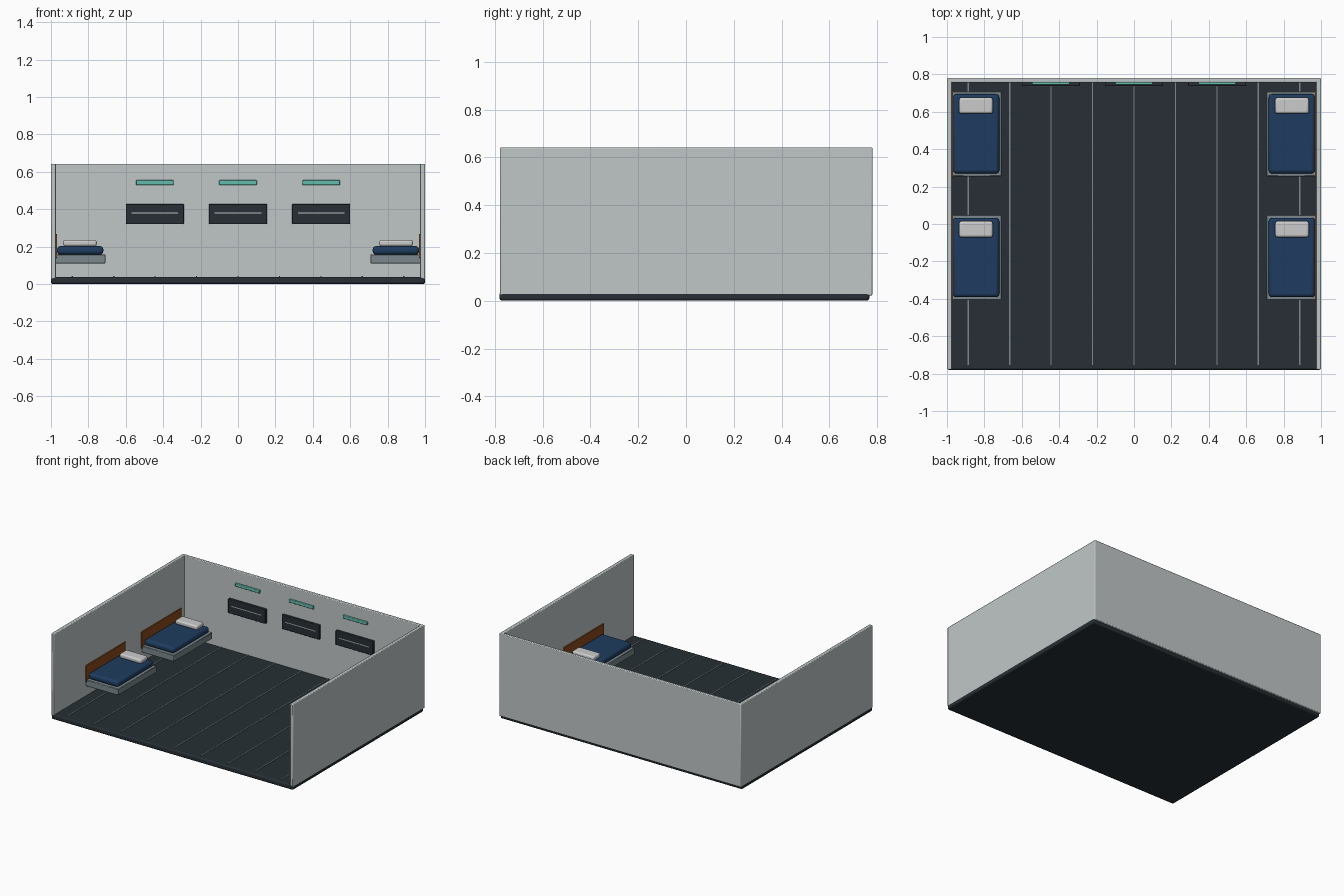
import bpy, math

if "Cube" in bpy.data.objects:
    bpy.data.objects.remove(bpy.data.objects["Cube"])


def material(name, rgb):
    m = bpy.data.materials.new(name)
    m.diffuse_color = (*rgb, 1)
    m.use_nodes = True
    m.node_tree.nodes["Principled BSDF"].inputs["Base Color"].default_value = m.diffuse_color
    return m


DARK = material("dark", (0.02, 0.028, 0.035))
WALL = material("wall_grey", (0.53, 0.57, 0.57))
STEEL = material("steel", (0.2, 0.25, 0.27))
BLUE = material("blue", (0.013, 0.045, 0.115))
ORANGE = material("orange", (0.26, 0.07, 0.012))
TEAL = material("teal", (0.13, 0.5, 0.42))
PALE = material("pale", (0.62, 0.65, 0.65))


def box(name, x, y, z, mat, bevel=0.0, segments=2):
    """Box from (min, max) ranges, with optional rounded edges."""
    bpy.ops.mesh.primitive_cube_add(size=1, location=[sum(r) / 2 for r in (x, y, z)])
    ob = bpy.context.object
    ob.name = name
    ob.scale = [abs(r[1] - r[0]) for r in (x, y, z)]
    bpy.ops.object.transform_apply(location=False, rotation=False, scale=True)
    ob.data.materials.append(mat)
    if bevel:
        mod = ob.modifiers.new("bevel", 'BEVEL')
        mod.width = bevel
        mod.segments = segments
        bpy.ops.object.shade_smooth_by_angle(angle=math.radians(35))
    return ob


# Floor slab and raised seams
box("floor", (-1, 1), (-0.78, 0.767), (0, 0.038), DARK, 0.01)
for i in range(-4, 5):
    x = i * 0.2215
    box("floor_seam", (x - 0.003, x + 0.003), (-0.755, 0.757), (0.036, 0.042), STEEL)

# Walls
box("back_wall", (-1, 1), (0.756, 0.78), (0.022, 0.642), WALL, 0.005)
for s in (-1, 1):
    box("side_wall", (s * 0.974, s * 1.0), (-0.778, 0.768), (0.022, 0.642), WALL, 0.005)

# Wall-mounted bunks
for s in (-1, 1):
    for y in (0.482, -0.179):
        def xr(a, b):
            return (s * a, s * b)
        box("bunk_frame", xr(0.975, 0.708), (y - 0.227, y + 0.227), (0.11, 0.158), STEEL, 0.003, 1)
        box("mattress", xr(0.968, 0.72), (y - 0.212, y + 0.212), (0.157, 0.203), BLUE, 0.018, 3)
        box("pillow", xr(0.935, 0.755), (y + 0.108, y + 0.194), (0.202, 0.236), PALE, 0.012, 3)
        box("bunk_back_panel", xr(0.977, 0.967), (y - 0.235, y + 0.235), (0.14, 0.267), ORANGE, 0.002, 1)

# Wall panels with a pale strip, and a teal light above each
for x in (-0.445, 0, 0.445):
    box("wall_panel", (x - 0.155, x + 0.155), (0.738, 0.758), (0.32, 0.428), DARK, 0.004)
    box("panel_strip", (x - 0.125, x + 0.125), (0.735, 0.74), (0.376, 0.382), PALE)
    box("wall_light", (x - 0.101, x + 0.101), (0.744, 0.758), (0.53, 0.555), TEAL, 0.004)
